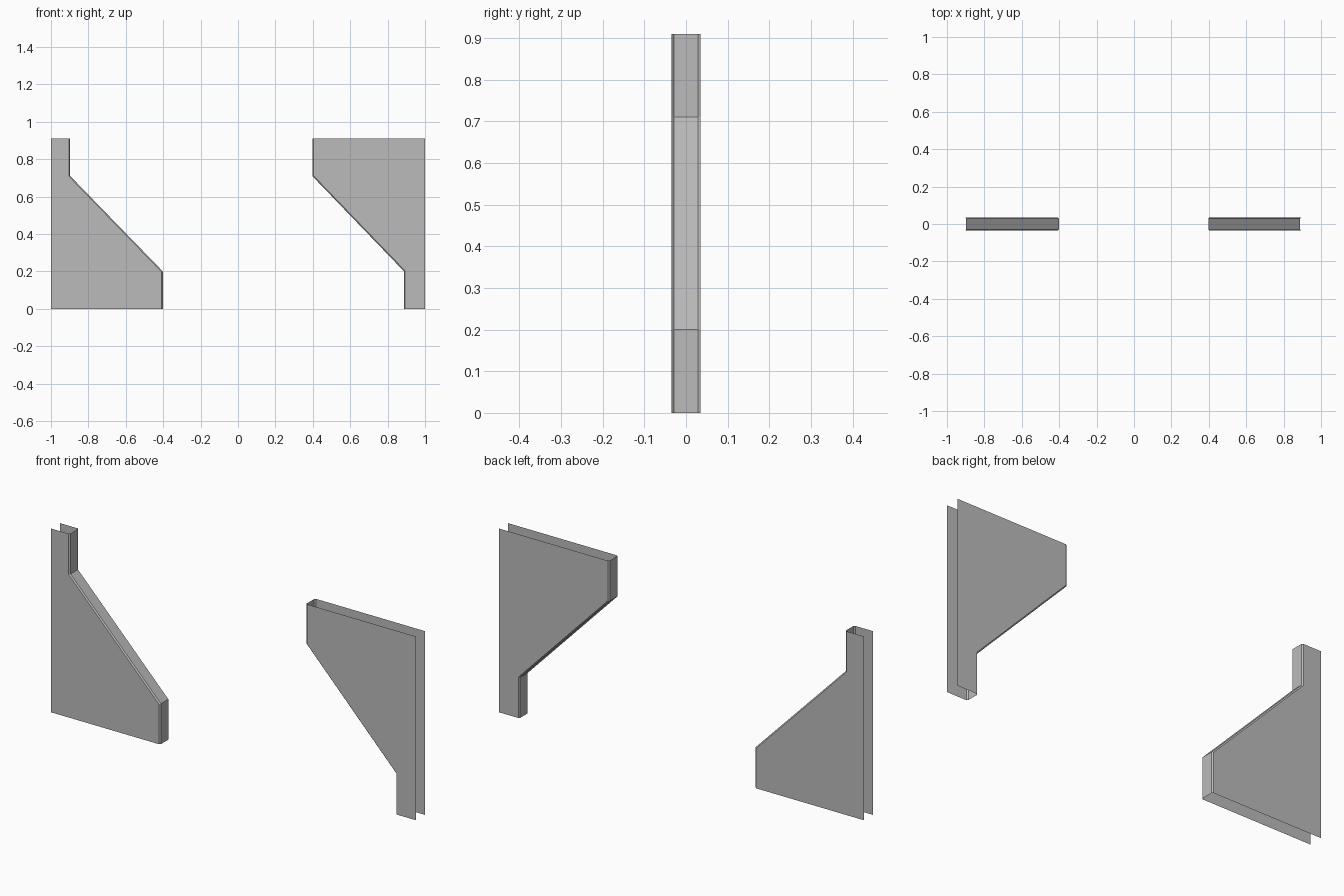
import bpy
import bmesh
from mathutils import Vector

if "Cube" in bpy.data.objects:
    bpy.data.objects.remove(bpy.data.objects["Cube"], do_unlink=True)

HEIGHT = 0.91
HALF_DEPTH = 0.035
CHAMFER = 0.006

grey = bpy.data.materials.new("plain grey")
grey.use_nodes = True
grey.diffuse_color = (0.5, 0.5, 0.5, 1)
grey.node_tree.nodes["Principled BSDF"].inputs["Base Color"].default_value = (0.5, 0.5, 0.5, 1)


def inset(path, d):
    """Shift an open path sideways by d, with mitred corners."""
    dirs = [(b - a).normalized() for a, b in zip(path, path[1:])]
    normals = [Vector((t.y, -t.x)) for t in dirs]
    out = []
    for i, p in enumerate(path):
        n1, n2 = normals[max(i - 1, 0)], normals[min(i, len(normals) - 1)]
        out.append(p + (n1 + n2) * d / (1 + n1.dot(n2)))
    return out


def bracket(name, rim, outer_x, flipped):
    """Two face plates joined by a chamfered rim; outer edge, top and bottom stay open."""
    bm = bmesh.new()
    edge = inset(rim, CHAMFER)
    y_rim = HALF_DEPTH - CHAMFER
    layers = [(edge, -HALF_DEPTH), (rim, -y_rim), (rim, y_rim), (edge, HALF_DEPTH)]

    def place(p, y):
        # The second bracket is the first one turned upside down
        return bm.verts.new((-p.x, y, HEIGHT - p.y) if flipped else (p.x, y, p.y))

    rows = [[place(p, y) for p in path] for path, y in layers]
    for a, b in zip(rows, rows[1:]):
        for i in range(len(a) - 1):
            bm.faces.new((a[i], a[i + 1], b[i + 1], b[i]))
    for row, y in ((rows[0], -HALF_DEPTH), (rows[-1], HALF_DEPTH)):
        ends = [place(Vector((outer_x, z)), y) for z in (0, HEIGHT)]
        bm.faces.new(row + ends)
    bmesh.ops.recalc_face_normals(bm, faces=bm.faces)
    # Make the front plate point forwards
    front = min(bm.faces, key=lambda f: f.calc_center_median().y)
    if front.normal.y > 0:
        bmesh.ops.reverse_faces(bm, faces=bm.faces)
    mesh = bpy.data.meshes.new(name)
    bm.to_mesh(mesh)
    bm.free()
    mesh.materials.append(grey)
    obj = bpy.data.objects.new(name, mesh)
    bpy.context.collection.objects.link(obj)


# Inner rim from top to bottom: short upright, long slope, short upright
def rim_path(narrow, wide):
    return [Vector(p) for p in ((narrow, HEIGHT), (narrow, 0.71), (wide, 0.2), (wide, 0))]


bracket("right_bracket", rim_path(-0.897, -0.402), -1, False)
bracket("left_bracket", rim_path(-0.888, -0.397), -1, True)
